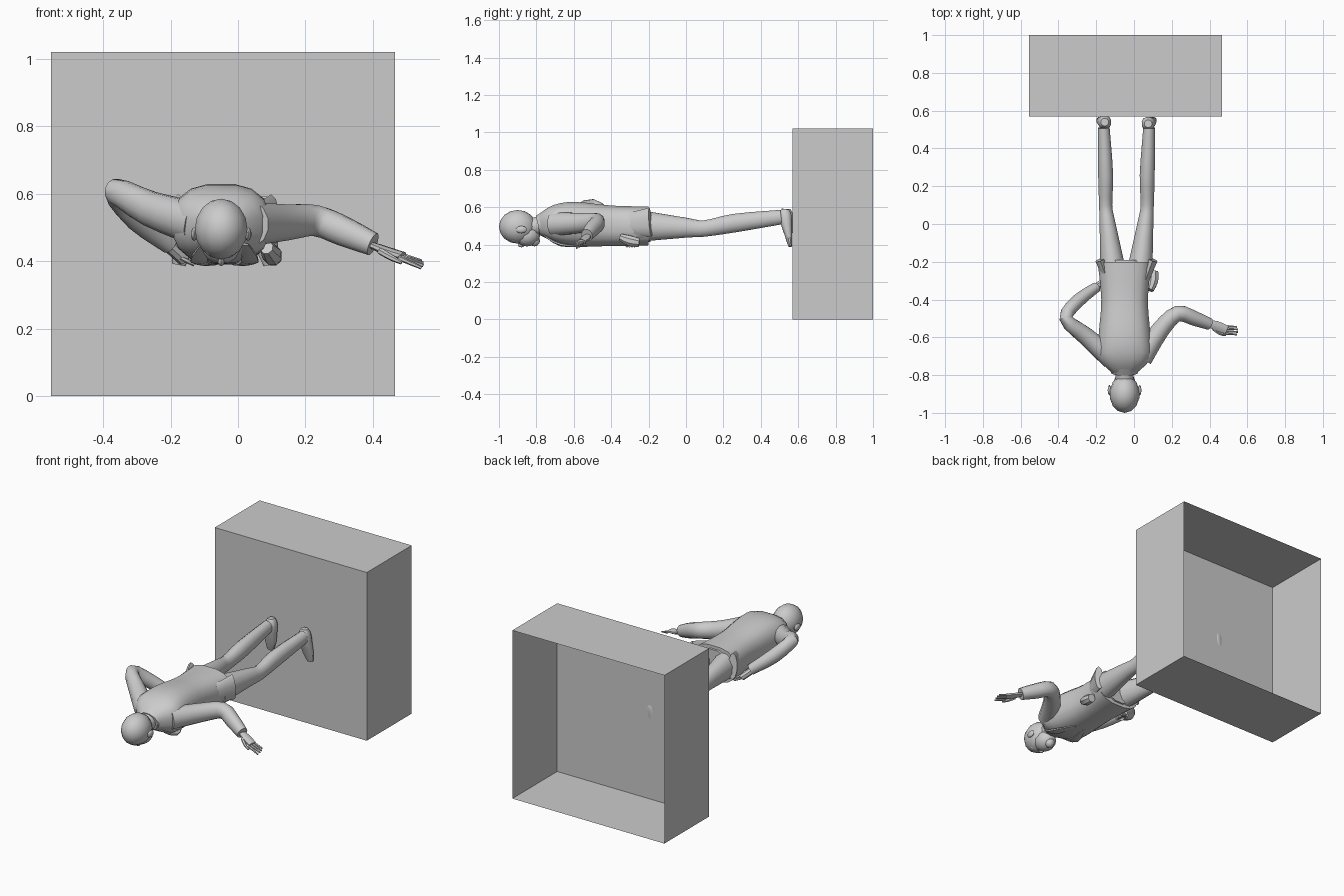
import bpy, bmesh, math
from mathutils import Matrix, Vector

default = bpy.data.objects.get("Cube")
if default:
    bpy.data.objects.remove(default)

SHADE = .6
grey = bpy.data.materials.new("plain_grey")
grey.use_nodes = True
grey.diffuse_color = (SHADE, SHADE, SHADE, 1)
grey.node_tree.nodes["Principled BSDF"].inputs["Base Color"].default_value = grey.diffuse_color

MID = -.04  # x of the figure's centre line
SIDES = {"left": 1, "right": -1}
made = []


def finish(name, bm):
    """Turn a bmesh into a grey object with outward faces."""
    bmesh.ops.recalc_face_normals(bm, faces=bm.faces)
    mesh = bpy.data.meshes.new(name)
    bm.to_mesh(mesh)
    bm.free()
    mesh.materials.append(grey)
    ob = bpy.data.objects.new(name, mesh)
    bpy.context.collection.objects.link(ob)
    made.append(ob)


def block(bm, centre, size):
    """Scale the unit shape in the bmesh and move it into place."""
    matrix = Matrix.Translation(centre) @ Matrix.Diagonal((*size, 1))
    bmesh.ops.transform(bm, matrix=matrix, verts=bm.verts)


def ellipsoid(name, centre, radii, segments=14):
    bm = bmesh.new()
    bmesh.ops.create_uvsphere(bm, u_segments=segments, v_segments=segments // 2 + 1, radius=1)
    block(bm, centre, radii)
    finish(name, bm)


def refine(rings, steps):
    """Pass a smooth spline through the control rings."""
    result = []
    last = len(rings) - 1
    for i in range(last):
        start, end = rings[i], rings[i + 1]
        slope_in = (end - rings[max(i - 1, 0)]) / 2
        slope_out = (rings[min(i + 2, last)] - start) / 2
        for step in range(steps):
            t = step / steps
            rest = 1 - t
            result.append(start * (rest * rest * (1 + 2 * t)) + end * (t * t * (1 + 2 * rest))
                          + slope_in * (t * rest * rest) - slope_out * (t * t * rest))
    return result + [rings[last]]


def loft(name, controls, tall=1, sides=12, up=(0, 0, 1), power=1, steps=3):
    """Skin rings (x, y, z, half width[, half height]) along a path."""
    full = [Vector(c if len(c) > 4 else (*c, c[3] * tall)) for c in controls]
    rings = refine(full, steps)
    centres = [Vector(ring[:3]) for ring in rings]
    bm = bmesh.new()
    loops = []
    for i, ring in enumerate(rings):
        along = centres[min(i + 1, len(rings) - 1)] - centres[max(i - 1, 0)]
        across = along.cross(Vector(up)).normalized()
        top = across.cross(along).normalized()
        loop = []
        for k in range(sides):
            angle = math.tau * (k + .5) / sides
            c, s = math.cos(angle), math.sin(angle)
            c = math.copysign(abs(c) ** power, c)
            s = math.copysign(abs(s) ** power, s)
            loop.append(bm.verts.new(centres[i] + across * c * ring[3] + top * s * ring[4]))
        loops.append(loop)
    for near, far in zip(loops, loops[1:]):
        for k in range(sides):
            n = (k + 1) % sides
            bm.faces.new((near[k], near[n], far[n], far[k]))
    bm.faces.new(loops[0])
    bm.faces.new(loops[-1])
    finish(name, bm)


# Open-backed box that the feet stand against
bm = bmesh.new()
bmesh.ops.create_cube(bm, size=1)
behind = [f for f in bm.faces if f.normal.y > .5]
bmesh.ops.delete(bm, geom=behind, context='FACES_ONLY')
block(bm, (-.045, .785, .51), (1.02, .43, 1.02))
finish("open_box", bm)

# Head, neck and collar, with the crown towards the front and the face down
HEAD = MID - .01
ellipsoid("skull", (HEAD, -.9, .495), (.08, .1, .09))
ellipsoid("jaw", (HEAD, -.85, .45), (.06, .07, .06))
ellipsoid("chin", (HEAD, -.81, .42), (.03, .03, .03), segments=10)
ellipsoid("nose", (HEAD, -.88, .4), (.01, .02, .015), segments=8)
ellipsoid("brow", (HEAD, -.92, .43), (.05, .02, .02), segments=10)
loft("neck", [(HEAD, -.86, .49, .045), (HEAD, -.73, .51, .055)])
loft("collar", [(HEAD, -.79, .5, .07), (HEAD, -.75, .51, .09)], tall=.8)
for side, s in SIDES.items():
    ellipsoid(side + "_ear", (HEAD + s * .08, -.88, .48), (.01, .03, .02), segments=8)

# Jacket and trouser seat
loft("jacket", [(HEAD, -.79, .5, .06, .05), (HEAD, -.71, .51, .14, .1),
                (HEAD, -.6, .51, .14, .12), (HEAD, -.4, .5, .125, .11),
                (HEAD, -.2, .5, .145, .105)], sides=16, power=.75)
loft("trouser_seat", [(HEAD, -.26, .5, .12), (HEAD, -.19, .5, .11)], tall=.8)

for side, s in SIDES.items():
    # Jacket front edge and flared hem corner
    loft(side + "_lapel", [(MID + s * .06, -.76, .45, .012), (MID + s * .075, -.67, .4, .03),
                           (MID + s * .03, -.53, .39, .01)], tall=.3, sides=6)
    loft(side + "_hem", [(MID + s * .1, -.3, .51, .02), (MID + s * .14, -.19, .52, .026)],
         tall=3, sides=10)

    # Leg, thick at the hip, narrow above the knee and full at the calf
    loft(side + "_leg", [(MID + s * .07, -.25, .5, .07), (MID + s * .1, 0, .49, .044),
                         (MID + s * .11, .1, .486, .036), (MID + s * .11, .26, .515, .041),
                         (MID + s * .12, .51, .547, .032)], tall=1.25)

    # Shoe with its sole flat to the box, toe hanging down
    foot = MID + s * .115
    heel = .535 - s * .004
    loft(side + "_shoe", [(foot, heel, .59, .02), (foot, heel, .55, .035),
                          (foot + s * .01, .548, .45, .035, .02),
                          (foot + s * .02, .558, .39, .02, .01)], up=(0, 1, 0), power=.85)

# Arms: one stretched out, one bent with the hand on the hip
loft("left_arm", [(.04, -.71, .51, .06), (.14, -.56, .515, .05), (.23, -.475, .52, .043),
                  (.32, -.5, .485, .04), (.4, -.53, .45, .032)], tall=1.1)
loft("right_arm", [(-.12, -.71, .51, .06), (-.26, -.59, .555, .048), (-.36, -.5, .605, .036),
                   (-.3, -.41, .53, .037), (-.2, -.335, .45, .028)], tall=1.1)

# Hands, with fingers spread from the palms
loft("left_palm", [(.39, -.525, .45, .02), (.44, -.54, .43, .027), (.49, -.56, .415, .025)],
     tall=.5, sides=8)
loft("right_palm", [(-.21, -.34, .45, .02), (-.16, -.305, .405, .02)], sides=8)
for i in range(4):
    spread = i / 3
    reach = math.sin(math.pi * (spread + .5) / 2) * .02
    number = "_finger_" + str(i + 1)
    loft("left" + number, [(.475, -.54 - spread * .04, .42 - spread * .01, .008),
                           (.53 + reach, -.545 - spread * .04, .4 - spread * .02, .005)],
         sides=6, steps=1)
    along = -.325 + spread * .04
    loft("right" + number, [(-.17, along, .41, .008), (-.13, along + .01, .39, .006)],
         sides=6, steps=1)
loft("left_thumb", [(.42, -.555, .43, .01), (.455, -.58, .41, .009), (.485, -.59, .395, .005)],
     sides=6)

# Holster on the left hip
loft("holster", [(.085, -.35, .44, .02), (.1, -.3, .42, .03), (.105, -.25, .41, .025)], sides=8)

# Smooth shading with sharp edges kept
bpy.ops.object.select_all(action='DESELECT')
for ob in made:
    ob.select_set(True)
bpy.context.view_layer.objects.active = made[0]
bpy.ops.object.shade_smooth_by_angle(angle=math.radians(40))
